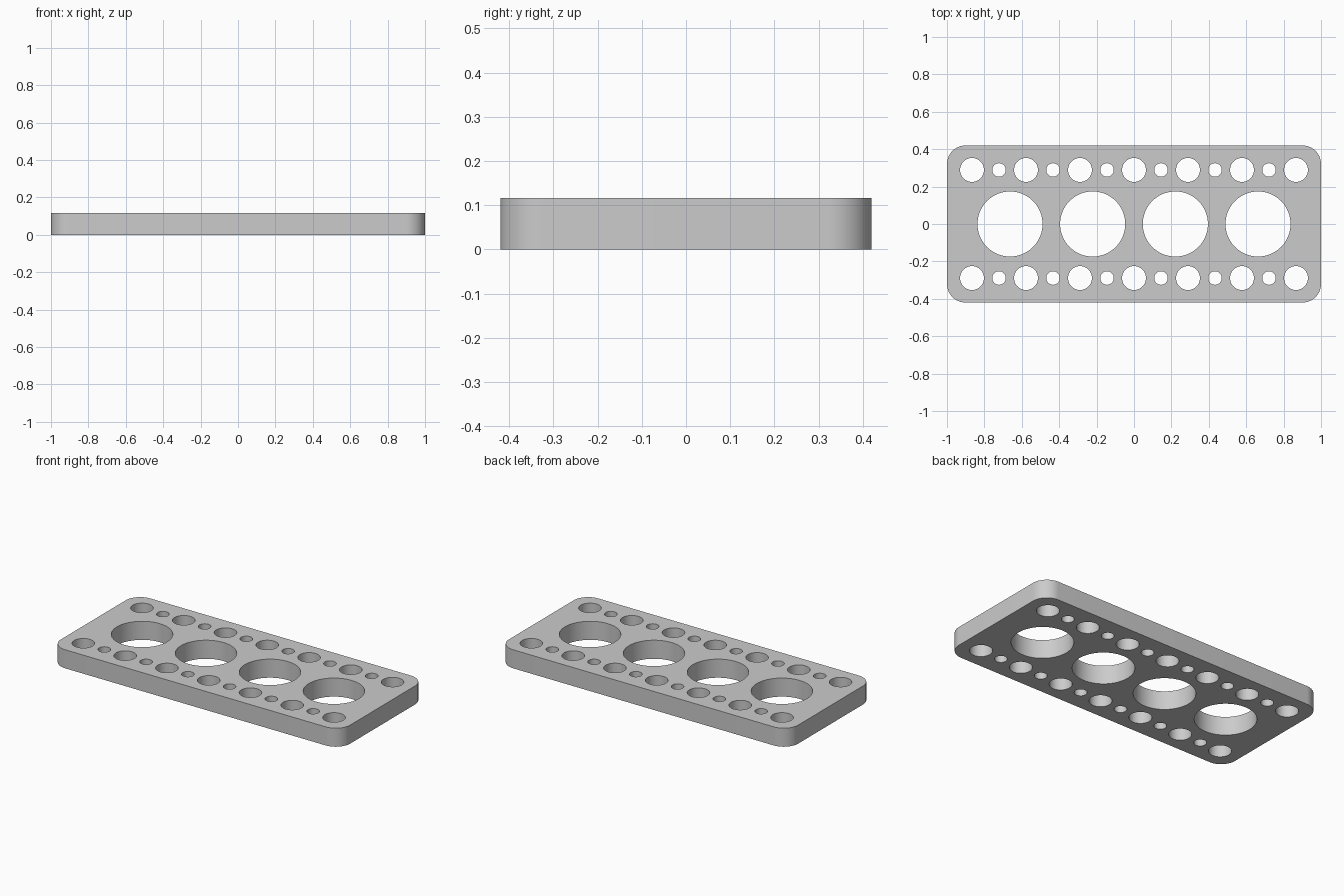
import bpy, bmesh
from math import sin, cos, pi
from mathutils import Vector

cube = bpy.data.objects.get("Cube")
if cube:
    bpy.data.objects.remove(cube, do_unlink=True)

HALF_X, HALF_Y, HEIGHT, CORNER = 1.0, 0.42, 0.116, 0.1
ROW_Y, PITCH = 0.289, 0.2887

bm = bmesh.new()


def loop(points):
    """Add a closed ring of edges at z = 0."""
    verts = [bm.verts.new((x, y, 0)) for x, y in points]
    for a, b in zip(verts, verts[1:] + verts[:1]):
        bm.edges.new((a, b))


def hole(x, y, radius, sides):
    loop([(x + radius * cos(2 * pi * i / sides),
           y + radius * sin(2 * pi * i / sides)) for i in range(sides)])


# Rounded rectangular outline
outline = []
for quarter, (sx, sy) in enumerate([(1, 1), (-1, 1), (-1, -1), (1, -1)]):
    for i in range(17):
        a = (quarter + i / 16) * pi / 2
        outline.append((sx * (HALF_X - CORNER) + CORNER * cos(a),
                        sy * (HALF_Y - CORNER) + CORNER * sin(a)))
loop(outline)

# Four large holes along the middle
for k in (-1.5, -0.5, 0.5, 1.5):
    hole(k * 0.442, 0, 0.174, 72)

# Alternating medium and small holes along both long edges
for y in (-ROW_Y, ROW_Y):
    for k in range(-3, 4):
        hole(k * PITCH, y, 0.064, 48)
    for k in range(-3, 3):
        hole((k + 0.5) * PITCH, y, 0.036, 36)

# Fill the perforated sheet and raise it into a plate
bmesh.ops.triangle_fill(bm, edges=bm.edges[:], use_beauty=True,
                        normal=Vector((0, 0, 1)))
raised = bmesh.ops.extrude_face_region(bm, geom=bm.faces[:],
                                       use_keep_orig=True)
top = [g for g in raised["geom"] if isinstance(g, bmesh.types.BMVert)]
bmesh.ops.translate(bm, verts=top, vec=(0, 0, HEIGHT))
bmesh.ops.recalc_face_normals(bm, faces=bm.faces[:])

mesh = bpy.data.meshes.new("perforated_plate")
bm.to_mesh(mesh)
bm.free()
plate = bpy.data.objects.new("perforated_plate", mesh)
bpy.context.collection.objects.link(plate)

# Plain grey material
grey = bpy.data.materials.new("plain_grey")
grey.use_nodes = True
colour = (0.6, 0.6, 0.6, 1)
grey.diffuse_color = colour
grey.node_tree.nodes["Principled BSDF"].inputs["Base Color"].default_value = colour
mesh.materials.append(grey)

# Smooth curved walls, sharp rims
bpy.ops.object.select_all(action="DESELECT")
plate.select_set(True)
bpy.context.view_layer.objects.active = plate
bpy.ops.object.shade_smooth_by_angle(angle=pi / 6)
